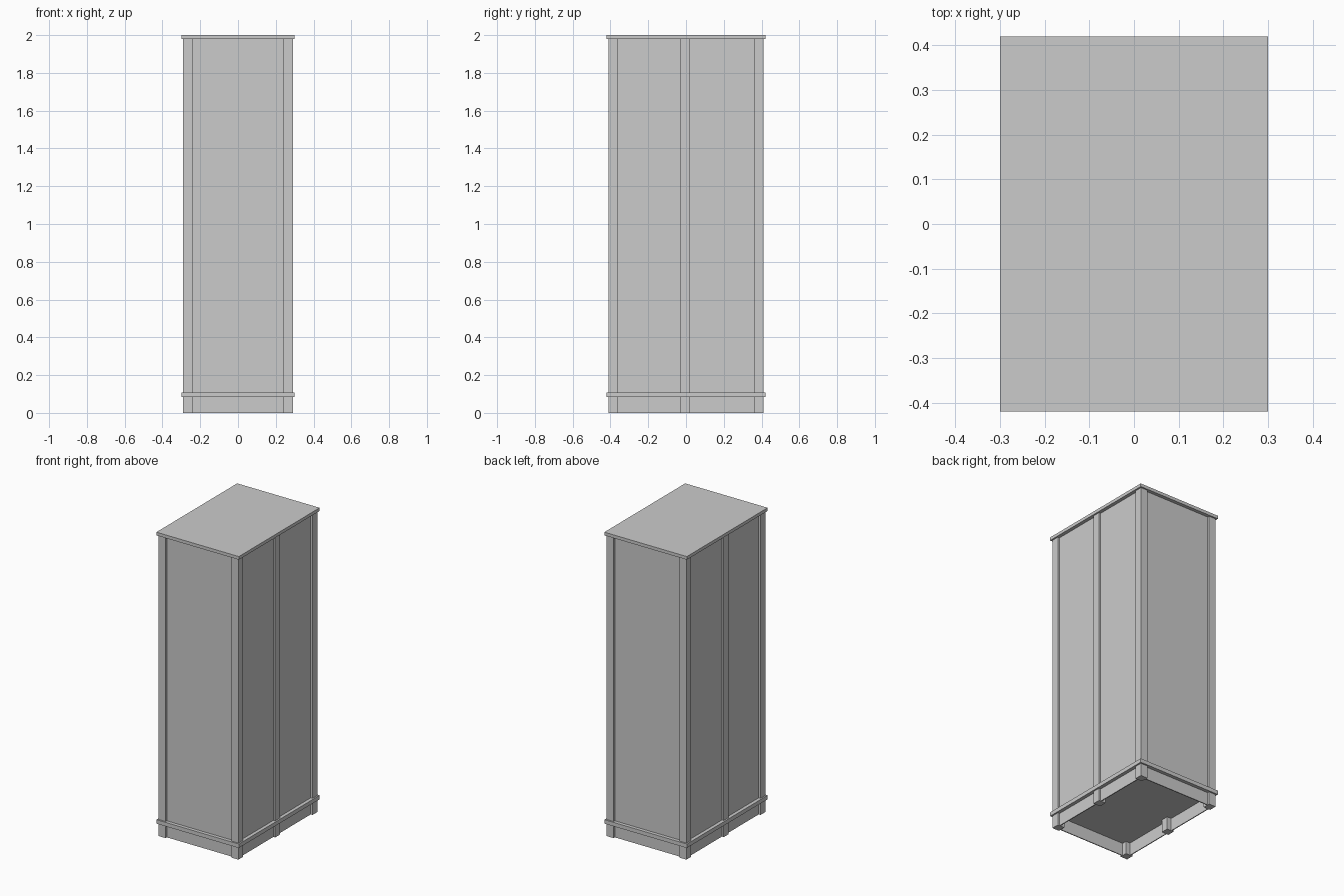
import bpy
import bmesh
from mathutils import Vector

if "Cube" in bpy.data.objects:
    bpy.data.objects.remove(bpy.data.objects["Cube"])

grey = bpy.data.materials.new("light grey")
grey.use_nodes = True
colour = (0.6, 0.6, 0.6, 1)
grey.diffuse_color = colour
grey.node_tree.nodes["Principled BSDF"].inputs["Base Color"].default_value = colour


def box(name, x, y, z):
    """Box between the given (low, high) limits on each axis."""
    bm = bmesh.new()
    bmesh.ops.create_cube(bm, size=1)
    low, high = (Vector(p) for p in zip(x, y, z))
    for v in bm.verts:
        v.co = (low + high) / 2 + v.co * (high - low)
    mesh = bpy.data.meshes.new(name)
    bm.to_mesh(mesh)
    bm.free()
    mesh.materials.append(grey)
    obj = bpy.data.objects.new(name, mesh)
    bpy.context.collection.objects.link(obj)
    return obj


def span(half):
    return (-half, half)


HALF_X, HALF_Y = 0.29, 0.41      # outer faces of the posts
POST = 0.05
OVERHANG = 0.01
RECESS = 0.013                   # panels sit behind the posts
BOARD = 0.006
LEDGE_LOW, LEDGE_HIGH, TOP_LOW, TOP = 0.083, 0.109, 1.979, 2.0
px, py = HALF_X - RECESS, HALF_Y - RECESS

# Top board and base ledge
for name, z in (("top_board", (TOP_LOW, TOP)), ("base_ledge", (LEDGE_LOW, LEDGE_HIGH))):
    box(name, span(HALF_X + OVERHANG), span(HALF_Y + OVERHANG), z)

# Closed cabinet body with recessed sides
box("cabinet_body", span(px), span(py), (LEDGE_HIGH, TOP_LOW))

# Corner and middle posts, running down to the floor as feet
for side, x0 in (("right", -HALF_X), ("left", HALF_X - POST)):
    for place, y0 in (("front", -HALF_Y), ("middle", -POST / 2 - 0.003), ("back", HALF_Y - POST)):
        box(f"{place}_{side}_post", (x0, x0 + POST), (y0, y0 + POST), (0, TOP_LOW))

# Thin skirting boards around the open base
for name, s in (("front", -1), ("back", 1)):
    box(f"{name}_skirt", span(px), sorted((s * py, s * (py - BOARD))), (0, LEDGE_LOW))
for name, s in (("right", -1), ("left", 1)):
    box(f"{name}_skirt", sorted((s * px, s * (px - BOARD))), span(py - BOARD), (0, LEDGE_LOW))
